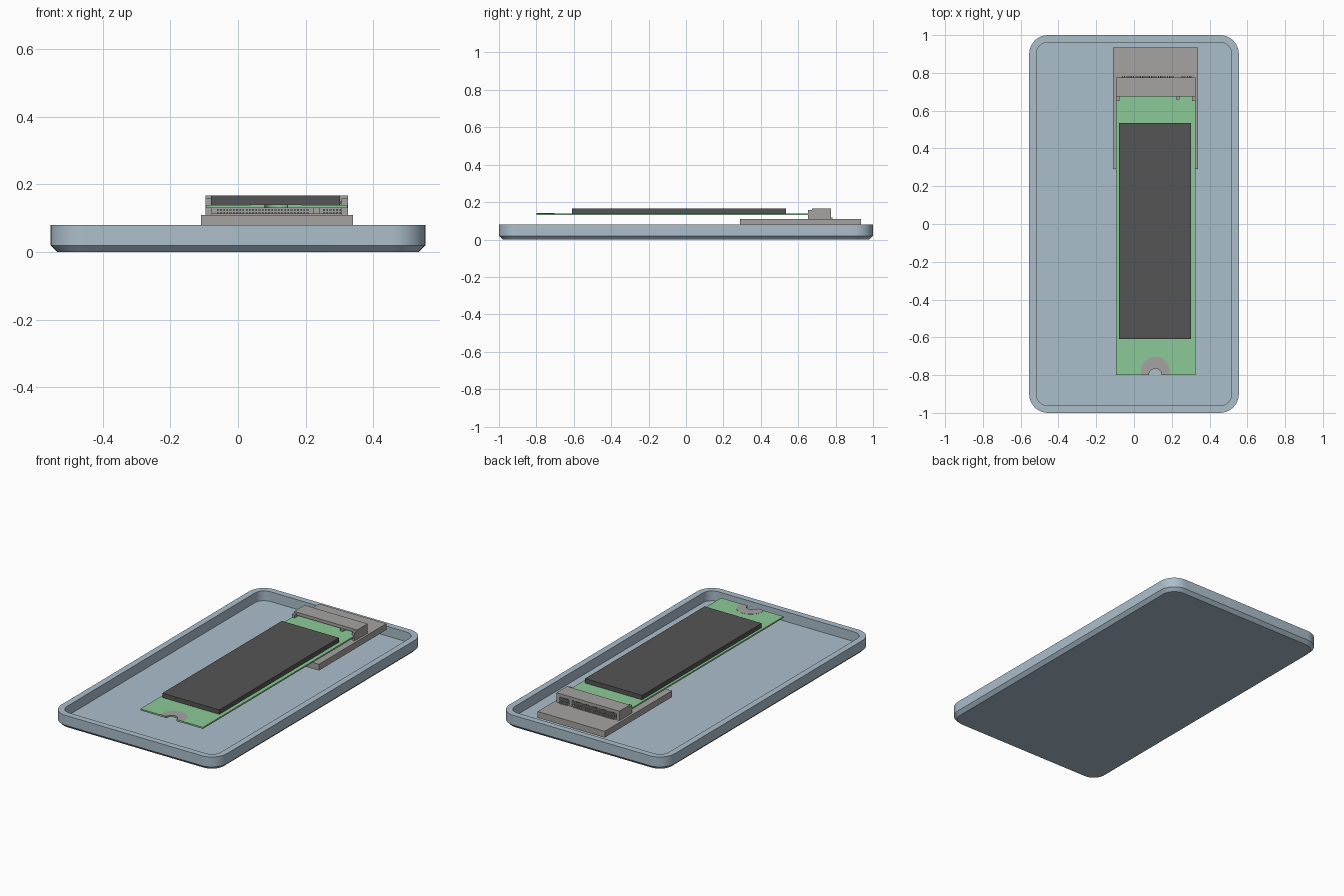
import bpy, bmesh
from math import sin, cos, pi, radians, asin

cube = bpy.data.objects.get("Cube")
if cube:
    bpy.data.objects.remove(cube, do_unlink=True)


def material(name, rgb):
    m = bpy.data.materials.new(name)
    m.use_nodes = True
    color = (*rgb, 1)
    m.diffuse_color = color
    m.node_tree.nodes["Principled BSDF"].inputs["Base Color"].default_value = color
    return m


BLUE = material("pale blue", (0.41, 0.52, 0.60))
GREEN = material("board green", (0.26, 0.59, 0.31))
DARK = material("dark grey", (0.09, 0.09, 0.09))
GREY = material("warm grey", (0.38, 0.37, 0.36))


def finish(name, bm, mat, smooth=False):
    bmesh.ops.recalc_face_normals(bm, faces=bm.faces)
    mesh = bpy.data.meshes.new(name)
    bm.to_mesh(mesh)
    bm.free()
    mesh.materials.append(mat)
    ob = bpy.data.objects.new(name, mesh)
    bpy.context.collection.objects.link(ob)
    if smooth:
        bpy.ops.object.select_all(action='DESELECT')
        ob.select_set(True)
        bpy.context.view_layer.objects.active = ob
        bpy.ops.object.shade_smooth_by_angle(angle=radians(30))
    return ob


def add_box(bm, x, y, z):
    verts = bmesh.ops.create_cube(bm, size=1)["verts"]
    for v in verts:
        for i, (lo, hi) in enumerate((x, y, z)):
            v.co[i] = hi if v.co[i] > 0 else lo


def box(name, mat, x, y, z):
    bm = bmesh.new()
    add_box(bm, x, y, z)
    return finish(name, bm, mat)


def slab(name, mat, outline, z0, z1):
    bm = bmesh.new()
    face = bm.faces.new([bm.verts.new((x, y, z0)) for x, y in outline])
    top = bmesh.ops.extrude_face_region(bm, geom=[face])["geom"]
    for v in top:
        if isinstance(v, bmesh.types.BMVert):
            v.co.z = z1
    return finish(name, bm, mat)


def arc(cx, cy, r, a0, a1, n):
    return [(cx + r * cos(a0 + (a1 - a0) * i / n),
             cy + r * sin(a0 + (a1 - a0) * i / n)) for i in range(n + 1)]


# Tray: rounded rectangle rings joined from underside, over the rim, to the floor
def tray_ring(bm, inset, z):
    hx, hy, r = 0.555 - inset, 1 - inset, 0.1 - inset
    points = []
    for k, (sx, sy) in enumerate(((1, 1), (-1, 1), (-1, -1), (1, -1))):
        points += arc(sx * (hx - r), sy * (hy - r), r, k * pi / 2, (k + 1) * pi / 2, 10)
    return [bm.verts.new((x, y, z)) for x, y in points]


bm = bmesh.new()
rings = [tray_ring(bm, *p) for p in
         ((0.02, 0), (0, 0.02), (0, 0.08), (0.038, 0.08), (0.038, 0.021))]
for a, b in zip(rings, rings[1:]):
    for i in range(len(a)):
        j = (i + 1) % len(a)
        bm.faces.new((a[i], a[j], b[j], b[i]))
bm.faces.new(rings[0])
bm.faces.new(rings[-1])
finish("tray", bm, BLUE, smooth=True)

# Mounting block under the socket
box("socket_base", GREY, (-0.11, 0.34), (0.29, 0.935), (0.072, 0.11))

# Circuit board with a half-round screw notch in its front edge
L, R, MID, FRONT = -0.095, 0.325, 0.113, -0.80
notch = arc(MID, FRONT, 0.034, pi, 0, 16)
slab("circuit_board", GREEN,
     [(L, FRONT)] + notch + [(R, FRONT), (R, 0.73), (L, 0.73)], 0.131, 0.14)

# Ground ring around the notch, trimmed by the board edge
dip = asin(0.02 / 0.077)
ring = arc(MID, FRONT + 0.02, 0.077, -dip, pi + dip, 28)
slab("screw_contact", GREY, ring + notch, 0.1302, 0.1408)

# Chip cover
box("chip_cover", DARK, (-0.08, 0.302), (-0.61, 0.535), (0.14, 0.167))

# Edge socket: roof, floor, ends, key and inner wall
box("socket_roof", GREY, (L, R), (0.675, 0.775), (0.148, 0.167))
box("socket_floor", GREY, (L, R), (0.675, 0.775), (0.11, 0.114))
box("socket_inner_wall", GREY, (L, R), (0.732, 0.752), (0.114, 0.148))
for name, x in (("left", (R - 0.018, R + 0.001)), ("right", (L - 0.001, L + 0.018))):
    box("socket_end_" + name, GREY, x, (0.675, 0.775), (0.11, 0.167))
    box("socket_arm_" + name, GREY, x, (0.652, 0.675), (0.11, 0.158))
box("socket_key", GREY, (0.222, 0.242), (0.66, 0.775), (0.112, 0.15))

# Two rows of contacts on either side of the key
bm = bmesh.new()
pitch = 0.0095
for start, count in ((-0.06, 29), (0.255, 6)):
    for i in range(count):
        x = start + i * pitch
        span = (x - 0.0025, x + 0.0025)
        add_box(bm, span, (0.68, 0.783), (0.11, 0.118))
        add_box(bm, span, (0.68, 0.774), (0.121, 0.127))
        add_box(bm, span, (0.69, 0.774), (0.142, 0.148))
finish("socket_contacts", bm, GREY)
